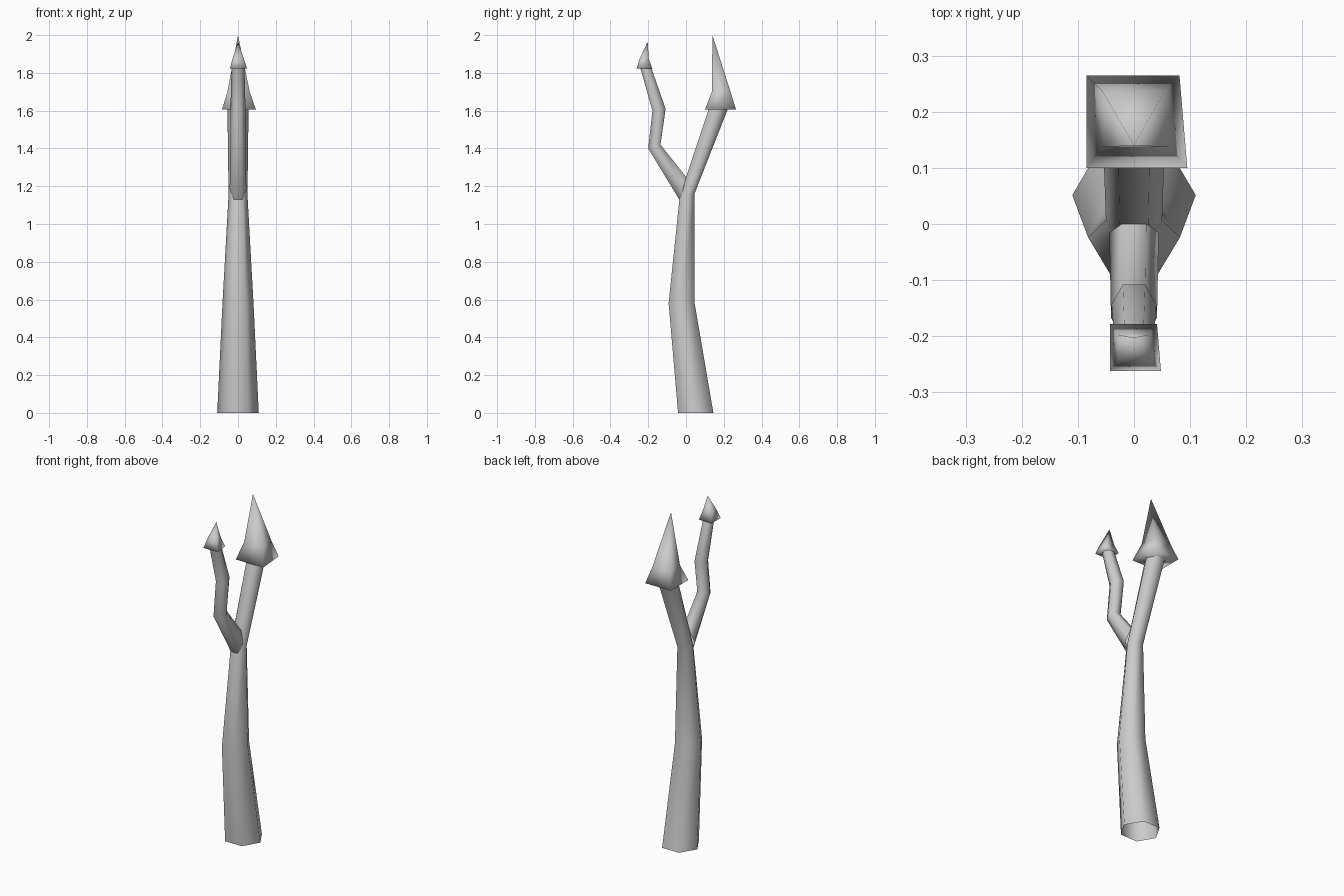
import bpy, bmesh, math

if "Cube" in bpy.data.objects:
    bpy.data.objects.remove(bpy.data.objects["Cube"])

bark = bpy.data.materials.new("grey")
bark.diffuse_color = (0.6, 0.6, 0.6, 1)
bark.use_nodes = True
bark.node_tree.nodes["Principled BSDF"].inputs["Base Color"].default_value = bark.diffuse_color


def finish(name, bm):
    bmesh.ops.recalc_face_normals(bm, faces=bm.faces)
    for f in bm.faces:
        f.smooth = True
    me = bpy.data.meshes.new(name)
    bm.to_mesh(me)
    bm.free()
    me.materials.append(bark)
    ob = bpy.data.objects.new(name, me)
    bpy.context.collection.objects.link(ob)
    return ob


def bridge(bm, a, b):
    n = len(a)
    for i in range(n):
        bm.faces.new((a[i], a[(i + 1) % n], b[(i + 1) % n], b[i]))


def limb(name, rings):
    """Open six-sided tube; each ring = front y, z, back y, z, half width."""
    bm = bmesh.new()
    loops = []
    for fy, fz, by, bz, w in rings:
        loop = []
        for i in range(6):
            a = math.radians(60 * i)
            t = 0.5 + 0.5 * math.sin(a) / math.sin(math.pi / 3)
            loop.append(bm.verts.new((w * math.cos(a), fy + (by - fy) * t, fz + (bz - fz) * t)))
        loops.append(loop)
    for a, b in zip(loops, loops[1:]):
        bridge(bm, a, b)
    return finish(name, bm)


def spike(name, base, mid, apex):
    """Square flared thorn; base and mid = left x, front right x, back right x, front y, back y, z."""
    bm = bmesh.new()
    loops = []
    for x0, x1, x2, y0, y1, z in (base, mid):
        pts = ((x0, y0), (x1, y0), (x2, y1), (x0, y1))
        loops.append([bm.verts.new((x, y, z)) for x, y in pts])
    bridge(bm, *loops)
    tip = bm.verts.new(apex)
    for i in range(4):
        bm.faces.new((loops[1][i], loops[1][(i + 1) % 4], tip))
    bm.faces.new(loops[0][::-1])
    return finish(name, bm)


# Trunk that continues into the rear branch
limb("trunk", [
    (-0.042, 0, 0.145, 0, 0.11),
    (-0.092, 0.58, 0.045, 0.585, 0.082),
    (-0.033, 1.15, 0.045, 1.16, 0.05),
    (0.128, 1.63, 0.222, 1.61, 0.056),
])

# Crooked front branch
limb("front_branch", [
    (-0.03, 1.12, 0.0, 1.25, 0.044),
    (-0.2, 1.4, -0.135, 1.42, 0.041),
    (-0.178, 1.6, -0.108, 1.61, 0.04),
    (-0.243, 1.83, -0.19, 1.845, 0.034),
])

# Thorn tips
spike("rear_thorn",
      (-0.085, 0.095, 0.081, 0.1, 0.265, 1.605),
      (-0.056, 0.062, 0.054, 0.137, 0.236, 1.70),
      (0, 0.14, 2.0))
spike("front_thorn",
      (-0.043, 0.048, 0.041, -0.262, -0.178, 1.823),
      (-0.029, 0.031, 0.027, -0.245, -0.197, 1.875),
      (0, -0.203, 1.965))
